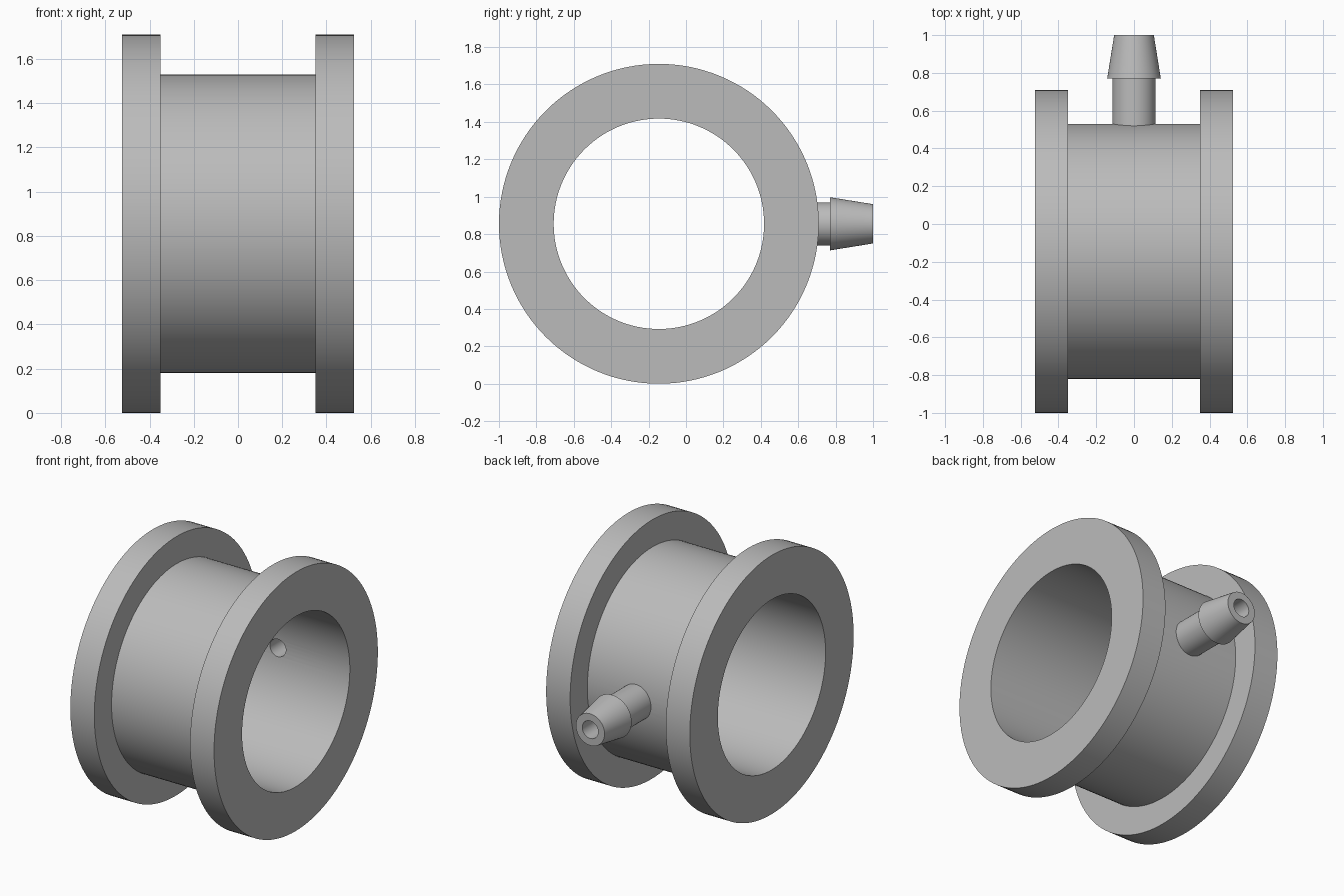
import bpy
import math
from mathutils import Matrix

cube = bpy.data.objects.get("Cube")
if cube:
    bpy.data.objects.remove(cube)

AXIS_Y, AXIS_Z = -0.145, 0.855
BORE = 0.058

grey = bpy.data.materials.new("light grey")
grey.use_nodes = True
colour = (0.5, 0.5, 0.5, 1)
grey.diffuse_color = colour
grey.node_tree.nodes["Principled BSDF"].inputs["Base Color"].default_value = colour


def lathe(name, profile, segments, turn):
    """Revolve a closed (radius, height) outline about z, then turn it."""
    n = len(profile)
    verts, faces = [], []
    for i in range(segments):
        a = 2 * math.pi * i / segments
        verts += [(r * math.cos(a), r * math.sin(a), h) for r, h in profile]
        j = (i + 1) % segments
        for k in range(n):
            m = (k + 1) % n
            faces.append((i * n + k, j * n + k, j * n + m, i * n + m))
    mesh = bpy.data.meshes.new(name)
    mesh.from_pydata(verts, [], faces)
    mesh.transform(Matrix.Translation((0, AXIS_Y, AXIS_Z)) @ turn)
    mesh.materials.append(grey)
    obj = bpy.data.objects.new(name, mesh)
    bpy.context.collection.objects.link(obj)
    return obj


def activate(obj):
    bpy.ops.object.select_all(action="DESELECT")
    obj.select_set(True)
    bpy.context.view_layer.objects.active = obj


to_x = Matrix.Rotation(math.pi / 2, 4, "Y")
to_y = Matrix.Rotation(-math.pi / 2, 4, "X")

# Flanged spool with a wide bore along x
half = [(0.5625, 0.525), (0.855, 0.525), (0.855, 0.35), (0.675, 0.35)]
outline = [(r, -h) for r, h in half] + [(r, h) for r, h in reversed(half)]
spool = lathe("flanged_spool", outline, 128, to_x)

# Barbed hose nozzle at the back
nozzle = lathe("hose_nozzle", [
    (BORE, 0.66), (0.115, 0.66), (0.115, 0.915), (0.142, 0.915),
    (0.105, 1.145), (BORE, 1.145)], 48, to_y)

# Drill the port through the spool wall
bpy.ops.mesh.primitive_cylinder_add(
    vertices=48, radius=BORE, depth=0.4,
    location=(0, AXIS_Y + 0.62, AXIS_Z), rotation=(-math.pi / 2, 0, 0))
drill = bpy.context.object
drill.name = "port_cutter"
drill.hide_render = True
drill.data.materials.append(grey)
cut = spool.modifiers.new("port", "BOOLEAN")
cut.operation = "DIFFERENCE"
cut.solver = "EXACT"
cut.object = drill
activate(spool)
bpy.ops.object.modifier_apply(modifier=cut.name)
bpy.data.objects.remove(drill)

# Smooth round walls, crisp rims
for obj in (spool, nozzle):
    activate(obj)
    bpy.ops.object.shade_smooth_by_angle(angle=math.radians(30))
